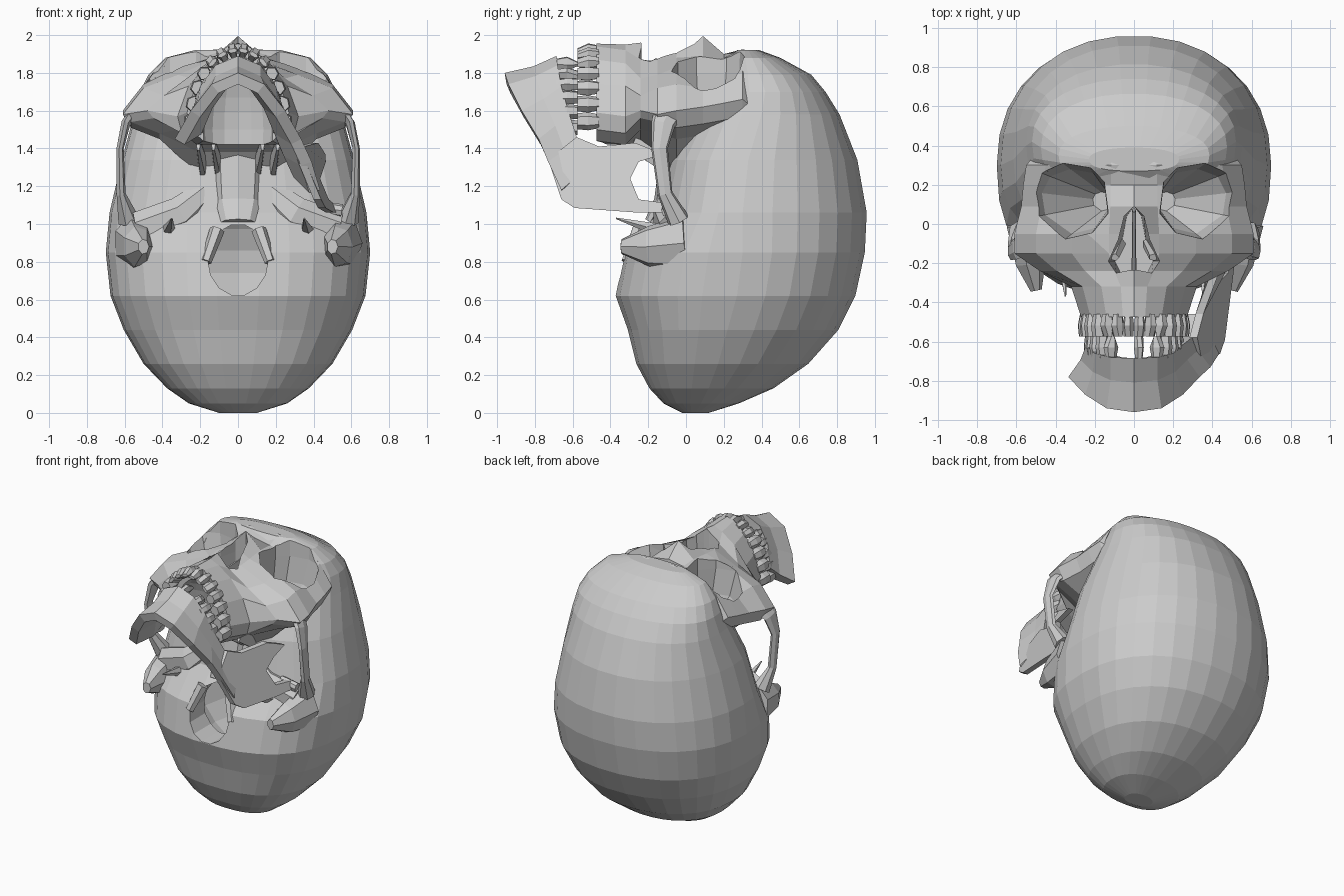
import bpy, bmesh
from math import sin, cos, pi, radians
from mathutils import Vector

if "Cube" in bpy.data.objects:
    bpy.data.objects.remove(bpy.data.objects["Cube"])


def make(name, verts, faces, helper=False):
    bm = bmesh.new()
    vs = [bm.verts.new(v) for v in verts]
    for f in faces:
        bm.faces.new([vs[i] for i in f])
    bmesh.ops.recalc_face_normals(bm, faces=bm.faces)
    me = bpy.data.meshes.new(name)
    bm.to_mesh(me)
    bm.free()
    ob = bpy.data.objects.new(name, me)
    bpy.context.collection.objects.link(ob)
    if helper:
        ob.hide_render = True
        ob.hide_viewport = True
    return ob


def loft(name, rings, helper=False):
    n, m = len(rings[0]), len(rings)
    faces = [(r * n + i, r * n + (i + 1) % n, (r + 1) * n + (i + 1) % n, (r + 1) * n + i)
             for r in range(m - 1) for i in range(n)]
    faces += [tuple(range(n))[::-1], tuple(range((m - 1) * n, m * n))]
    return make(name, [v for r in rings for v in r], faces, helper)


def tube(name, path, n=7, side=(1, 0, 0)):
    """Path entries: (x, y, z, radius across, radius along the other axis)."""
    rings = []
    for k, p in enumerate(path):
        a, b = path[max(k - 1, 0)], path[min(k + 1, len(path) - 1)]
        t = (Vector(b[:3]) - Vector(a[:3])).normalized()
        u = Vector(side)
        u = (u - t * u.dot(t)).normalized()
        w = t.cross(u)
        rings.append([Vector(p[:3]) + u * cos(2 * pi * i / n) * p[3] + w * sin(2 * pi * i / n) * p[4]
                      for i in range(n)])
    return loft(name, rings)


def both(name, path, **kw):
    for s, tag in ((1, "_right"), (-1, "_left")):
        tube(name + tag, [(s * p[0],) + tuple(p[1:]) for p in path], **kw)


def cut(ob, cutter):
    m = ob.modifiers.new(cutter.name, 'BOOLEAN')
    m.operation, m.solver, m.object = 'DIFFERENCE', 'EXACT', cutter


def spow(v, e):
    return abs(v) ** e * (1 if v > 0 else -1)


# Cranium: sections (z, half width, y low, y of widest point, y high)
rows = [(0, .1, -.02, .05, .12), (.05, .26, -.12, .08, .28), (.13, .375, -.195, .12, .465),
        (.26, .5, -.265, .17, .65), (.44, .605, -.31, .22, .81), (.62, .675, -.375, .27, .9),
        (.85, .7, -.33, .3, .95), (1.06, .68, -.15, .3, .96), (1.34, .615, -.09, .33, .91),
        (1.58, .55, .03, .4, .815), (1.7, .52, .12, .42, .74), (1.79, .475, .17, .39, .665),
        (1.88, .385, .22, .35, .5), (1.92, .23, .27, .33, .39)]


def section(z, w, lo, mid, hi, n=30):
    ring = []
    for i in range(n):
        c, s = cos(2 * pi * i / n), sin(2 * pi * i / n)
        e, r = (.91, hi - mid) if s > 0 else (.8, mid - lo)
        ring.append((w * spow(c, e), mid + r * spow(s, e), z))
    return ring


cranium = loft("cranium", [section(*r) for r in rows])

# Face block: rows of y, half width, then front heights from midline to side
face_rows = [(.42, .45, 1.89, 1.88, 1.83, 1.72, 1.56), (.3, .55, 1.91, 1.925, 1.9, 1.8, 1.66),
             (.2, .565, 1.9, 1.88, 1.85, 1.77, 1.64), (.09, .575, 1.995, 1.89, 1.83, 1.72, 1.62),
             (-.05, .61, 1.94, 1.88, 1.83, 1.74, 1.6), (-.15, .61, 1.9, 1.87, 1.79, 1.72, 1.58),
             (-.24, .48, 1.96, 1.87, 1.77, 1.68, 1.6), (-.32, .32, 1.95, 1.92, 1.85, 1.73, 1.57),
             (-.475, .27, 1.955, 1.94, 1.87, 1.74, 1.59)]
rings = []
for y, w, *zs in face_rows:
    zi = min(1.26 + max(0, -.05 - y) * 1.2, 1.42)
    thin = .05 if -.3 < y < -.1 else 0
    half = [(w * f, z) for f, z in zip((0, .21, .52, .82, 1), zs)]
    half += [(w * .93, zs[-1] - .09 + thin), (w * .68, zs[-1] - .15 + thin), (w * .34, zi), (0, zi)]
    rings.append([(x, y, z) for x, z in half] + [(-x, y, z) for x, z in half[-2:0:-1]])
face = loft("face_bones", rings)

# Eye sockets: rim outline shrinking to a deep inner apex
rim = [(-.2, -.06), (-.18, .1), (-.11, .17), (.03, .195), (.15, .15), (.2, .05), (.18, -.08), (.02, -.195), (-.12, -.16)]
for s in (1, -1):
    rings = [[(s * (cx + x * k), .115 + y * k, z) for x, y in rim]
             for z, k, cx in ((2.15, 1.06, .335), (1.8, .98, .33), (1.62, .85, .3), (1.36, .25, .16))]
    socket = loft("socket_cutter", rings, True)
    cut(face, socket)
    cut(cranium, socket)

# Nasal opening, septum and side plates
nose = [(0, .09), (.05, .04), (.08, -.08), (.13, -.19), (.09, -.25), (.02, -.235)]
nose += [(-x, y) for x, y in nose[:0:-1]]
nasal_cutter = loft("nasal_cutter", [[(x * k, y, z) for x, y in nose] for z, k in ((2.2, 1), (1.85, 1), (1.5, .75))], True)
cut(face, nasal_cutter)
cut(cranium, nasal_cutter)
tube("nasal_septum", [(0, -.26, 1.66, .012, .17), (0, .07, 1.68, .01, .16)], n=6)
both("nasal_concha", [(.1, -.17, 1.75, .025, .02), (.07, -.1, 1.54, .03, .03)], n=5)


def ellipsoid(name, c, r, k=16):
    rings = [[(c[0] + r[0] * sin(t) * cos(2 * pi * i / k), c[1] + r[1] * sin(t) * sin(2 * pi * i / k),
               c[2] + r[2] * cos(t)) for i in range(k)] for t in [radians(d) for d in range(6, 180, 14)]]
    return loft(name, rings, True)


# Palate hollow, brain cavity and the opening in the skull base
cut(face, ellipsoid("palate_cutter", (0, -.49, 1.5), (.19, .12, .36)))
cut(cranium, ellipsoid("cavity_cutter", (0, .32, .74), (.55, .52, .5)))
hole = [(.16 * cos(pi * i / 7), .81 + .19 * sin(pi * i / 7)) for i in range(14)]
cut(cranium, loft("base_hole_cutter", [[(x, y, z) for x, z in hole] for y in (-.6, .1)], True))

# Cheek arches
both("cheek_arch", [(.54, -.09, 1.6, .03, .08), (.595, -.12, 1.53, .025, .065), (.625, -.14, 1.4, .02, .045),
                    (.62, -.11, 1.16, .025, .04), (.58, -.04, 1.02, .06, .06)])

# Underside details
both("mastoid", [(.55, 0, .9, .11, .15), (.53, -.2, .88, .08, .11), (.5, -.34, .88, .03, .04)])
both("styloid", [(.37, -.12, .96, .04, .04), (.35, -.37, 1.03, .004, .004)], n=5)
both("petrous_ridge", [(.52, -.07, .97, .08, .1), (.3, -.11, 1.05, .07, .1), (.13, -.06, 1.2, .04, .06)], side=(0, 1, 0))
both("neck_condyle", [(.17, -.315, .8, .03, .03), (.11, -.25, .97, .04, .04)], n=6)
for x, tag in ((.18, "outer"), (.1, "inner")):
    both(tag + "_pterygoid_plate", [(x, 0, 1.3, .03, .1), (x + .03, -.28, 1.43, .012, .05)], n=6)
tube("base_bone", [(0, -.19, 1.01, .09, .03), (0, -.12, 1.12, .12, .05), (0, -.05, 1.42, .14, .08)], n=8)

# Jaw body: upper and lower edges; the left side is broken off short
top = [(0, -.685, 1.89), (.12, -.68, 1.84), (.2, -.66, 1.73), (.245, -.62, 1.59), (.3, -.575, 1.45), (.36, -.46, 1.36)]
bot = [(0, -.96, 1.8), (.14, -.94, 1.74), (.25, -.87, 1.6), (.335, -.78, 1.45), (.39, -.73, 1.33), (.435, -.66, 1.18)]
cols = [((-a[0], a[1], a[2]), (-b[0], b[1], b[2])) for a, b in zip(top[3:0:-1], bot[3:0:-1])] + list(zip(top, bot))
rings = []
for k, (a, b) in enumerate(cols):
    p, q = cols[max(k - 1, 0)], cols[min(k + 1, len(cols) - 1)]
    t = Vector(q[1]) - Vector(p[1])
    inward = Vector((t.z, 0, -t.x)).normalized()
    a, b = Vector(a), Vector(b)
    m = a.lerp(b, .45) + inward * .015
    rings.append([a, m, b, b + Vector((0, .01, 0)) + inward * .06, m + inward * .09, a + inward * .09])
loft("jaw_body", rings)

# Jaw branch with notch and coronoid tip, as a bent slab, then its condyle
side = [(-.58, 1.46), (-.46, 1.41), (-.27, 1.43), (-.12, 1.37), (-.25, 1.33), (-.295, 1.24), (-.25, 1.13),
        (-.1, 1.11), (-.1, 1.06), (-.25, 1.06), (-.59, 1.085), (-.66, 1.13), (-.73, 1.34)]


def jaw_x(y, z):
    return .445 - .38 * (z - 1.08) + .1 * (y + .6) + (.06 if y > -.3 and z > 1.25 else 0)


n = len(side)
make("jaw_branch", [(jaw_x(y, z) + d, y, z) for d in (-.02, .02) for y, z in side],
     [tuple(range(n)), tuple(range(n, 2 * n))] + [(i, (i + 1) % n, n + (i + 1) % n, n + i) for i in range(n)])
tube("jaw_condyle", [(.42, -.1, 1.09, .03, .035), (.55, -.1, 1.07, .03, .035)], side=(0, 1, 0), n=8)


# Teeth: tapered blocks along an arch; some lower front teeth are missing
def teeth(name, y_root, y_tip, rx, z0, rz, skip=(), count=14):
    for i in range(count):
        if i in skip:
            continue
        a = radians(-84 + 168 * i / (count - 1))
        c = Vector((rx * sin(a), 0, z0 + rz * cos(a)))
        t = Vector((rx * cos(a), 0, -rz * sin(a)))
        half = t.length * radians(168 / (count - 1)) * .51
        t.normalize()
        r = Vector((-t.z, 0, t.x))
        tip = .035 if abs(i - 6.5) > 3 else .012
        rings = []
        for f, w, d in ((0, .75, .03), (.5, 1, .042), (1, .88, tip)):
            y = Vector((0, y_root + (y_tip - y_root) * f, 0))
            rings.append([c + y + t * half * w * cos(pi * j / 3) + r * d * sin(pi * j / 3) for j in range(6)])
        loft(f"{name}_{i + 1}", rings)


teeth("upper_tooth", -.46, -.575, .25, 1.5, .42)
teeth("lower_tooth", -.685, -.575, .22, 1.47, .38, skip=(5, 6, 8))
